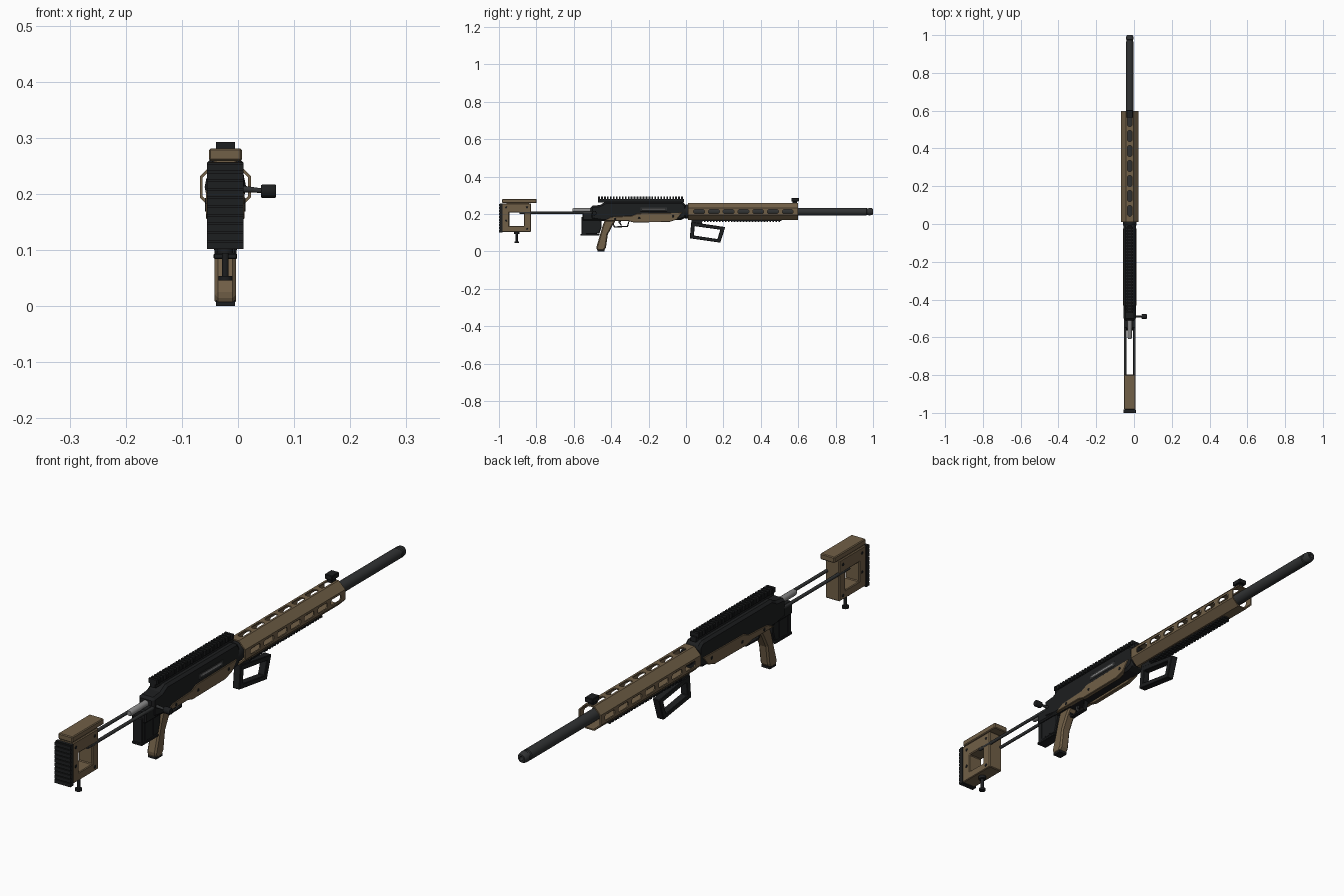
import bpy, bmesh
from math import pi, cos, sin
from mathutils import Vector, Matrix

if "Cube" in bpy.data.objects:
    bpy.data.objects.remove(bpy.data.objects["Cube"])

C = -0.0225      # gun centre line in x
BZ = 0.2125      # bore height


def material(name, rgb):
    m = bpy.data.materials.new(name)
    m.diffuse_color = (*rgb, 1)
    m.use_nodes = True
    m.node_tree.nodes["Principled BSDF"].inputs["Base Color"].default_value = m.diffuse_color
    return m


TAN = material("tan", (0.165, 0.115, 0.063))
BLACK = material("black", (0.012, 0.013, 0.014))
DARK = material("dark_metal", (0.03, 0.032, 0.033))
STEEL = material("steel", (0.25, 0.25, 0.25))


def finish(name, bm, mat, bevel=0, smooth=False):
    bmesh.ops.recalc_face_normals(bm, faces=bm.faces)
    me = bpy.data.meshes.new(name)
    bm.to_mesh(me)
    bm.free()
    ob = bpy.data.objects.new(name, me)
    bpy.context.collection.objects.link(ob)
    me.materials.append(mat)
    if bevel:
        b = ob.modifiers.new("bevel", 'BEVEL')
        b.width, b.segments, b.limit_method = bevel, 1, 'ANGLE'
    if smooth:
        bpy.ops.object.select_all(action='DESELECT')
        ob.select_set(True)
        bpy.context.view_layer.objects.active = ob
        bpy.ops.object.shade_smooth_by_angle(angle=0.6)
    return ob


def boxes(name, items, mat, bevel=0):
    """items: (x0, x1, y0, y1, z0, z1), x relative to the centre line"""
    bm = bmesh.new()
    for x0, x1, y0, y1, z0, z1 in items:
        m = Matrix.Translation((C + (x0 + x1) / 2, (y0 + y1) / 2, (z0 + z1) / 2))
        bmesh.ops.create_cube(bm, size=1, matrix=m @ Matrix.Diagonal((x1 - x0, y1 - y0, z1 - z0, 1)))
    return finish(name, bm, mat, bevel)


def prism(name, pts, x0, x1, mat, bevel=0, hole=None):
    """side profile (y, z) extruded in x, with an optional hole of equal point count"""
    bm = bmesh.new()
    n = len(pts)
    loops = [[bm.verts.new((C + x, y, z)) for y, z in p]
             for p in ([pts, hole] if hole else [pts]) for x in (x0, x1)]

    def strip(a, b):
        for i in range(n):
            j = (i + 1) % n
            bm.faces.new((a[i], a[j], b[j], b[i]))
    strip(loops[0], loops[1])
    if hole:
        strip(loops[2], loops[3])
        strip(loops[0], loops[2])
        strip(loops[1], loops[3])
    else:
        bm.faces.new(loops[0])
        bm.faces.new(loops[1])
    return finish(name, bm, mat, bevel)


def lathe(name, prof, origin, axis, mat, n=20):
    """(distance, radius) pairs along an axis from origin"""
    bm = bmesh.new()
    q = Vector(axis).to_track_quat('Z', 'Y')
    rings = [[bm.verts.new(Vector(origin) + q @ Vector((r * cos(2 * pi * i / n), r * sin(2 * pi * i / n), d)))
              for i in range(n)] for d, r in prof]
    for a, b in zip(rings, rings[1:]):
        for i in range(n):
            bm.faces.new((a[i], a[(i + 1) % n], b[(i + 1) % n], b[i]))
    bm.faces.new(rings[0])
    bm.faces.new(rings[-1])
    return finish(name, bm, mat, smooth=True)


def rail(name, y0, y1, zb, zt, pitch=0.0155):
    """toothed T-section rail from base height zb to tooth height zt"""
    s = zt - zb
    items = [(-0.011, 0.011, y0, y1, zb, zb + s * 0.6)]
    count = int((y1 - y0) / pitch)
    for i in range(count):
        y = y0 + (y1 - y0) * i / count
        a, b = sorted((zb + s * 0.45, zt))
        items.append((-0.017, 0.017, y, y + pitch * 0.6, a, b))
    items[0] = items[0][:4] + tuple(sorted(items[0][4:]))
    return boxes(name, items, BLACK)


# Barrel with crowned muzzle
lathe("barrel", [(0, 0.024), (0.03, 0.024), (0.035, 0.0205), (0.965, 0.0205), (0.967, 0.0175), (0.975, 0.0175),
                 (0.977, 0.0205), (0.993, 0.0185), (1.0, 0.014), (1.0, 0.008), (0.95, 0.008)],
      (C, 0, BZ), (0, 1, 0), DARK, 24)
lathe("barrel_nut", [(0, 0.032), (0.01, 0.037), (0.03, 0.037)], (C, -0.012, BZ), (0, 1, 0), BLACK, 16)

# Octagonal hollow handguard
bm = bmesh.new()
k = cos(pi / 8)
rings = []
for r, y in ((0.0455, 0.01), (0.0455, 0.598), (0.0405, 0.598), (0.0405, 0.01)):
    rings.append([bm.verts.new((C + r / k * cos(pi / 8 + i * pi / 4), y, BZ + r / k * sin(pi / 8 + i * pi / 4)))
                  for i in range(8)])
for a, b in zip(rings, rings[1:] + rings[:1]):
    for i in range(8):
        bm.faces.new((a[i], a[(i + 1) % 8], b[(i + 1) % 8], b[i]))
guard = finish("handguard", bm, TAN)

# Slot cutters along both sides and the top
bm = bmesh.new()
for s in range(7):
    yc = 0.06 + 0.079 * s + 0.01
    outline = [(dy, dw) for dy, dw in ((-0.029, -0.005), (-0.023, -0.011), (0.023, -0.011), (0.029, -0.005),
                                      (0.029, 0.005), (0.023, 0.011), (-0.023, 0.011), (-0.029, 0.005))]
    for ang in (0, pi / 2, pi):
        rot = Matrix.Rotation(-ang, 3, 'Y')
        ends = [[bm.verts.new(Vector((C, yc, BZ)) + rot @ Vector((x, dy, dw))) for dy, dw in outline]
                for x in (0.034, 0.06)]
        bm.faces.new(ends[0])
        bm.faces.new(ends[1])
        for i in range(8):
            j = (i + 1) % 8
            bm.faces.new((ends[0][i], ends[0][j], ends[1][j], ends[1][i]))
cutter = finish("slot_cutter", bm, TAN)
cutter.hide_render = True
cutter.hide_viewport = True
mod = guard.modifiers.new("slots", 'BOOLEAN')
mod.operation, mod.object, mod.solver = 'DIFFERENCE', cutter, 'EXACT'

# Rails and front sight
rail("top_rail", -0.47, -0.01, 0.262, 0.293)
rail("bottom_rail", 0.08, 0.51, 0.17, 0.156)
boxes("front_sight", [(-0.011, 0.011, 0.57, 0.594, 0.255, 0.272), (-0.016, 0.016, 0.563, 0.604, 0.268, 0.286)],
      BLACK, 0.002)

# Angled loop foregrip
prism("foregrip_loop", [(0.028, 0.157), (0.21, 0.13), (0.183, 0.047), (0.02, 0.07)], -0.014, 0.014, BLACK, 0.002,
      hole=[(0.047, 0.135), (0.183, 0.116), (0.168, 0.066), (0.042, 0.085)])
boxes("foregrip_mount", [(-0.012, 0.012, 0.03, 0.085, 0.146, 0.169)], BLACK)

# Receiver
prism("receiver", [(-0.51, 0.243), (-0.46, 0.248), (-0.43, 0.265), (-0.02, 0.265), (0, 0.247), (0, 0.18),
                   (-0.03, 0.167), (-0.45, 0.162), (-0.51, 0.172)], -0.032, 0.032, BLACK, 0.009)
boxes("ejection_port", [(0.028, 0.0328, -0.245, -0.1, 0.213, 0.236)], DARK, 0.002)
boxes("port_bolt", [(0.028, 0.0338, -0.235, -0.11, 0.219, 0.23)], STEEL, 0.002)

# Chassis side panels and screws
panel = [(-0.44, 0.163), (-0.4, 0.184), (-0.29, 0.19), (-0.26, 0.203), (-0.02, 0.207), (-0.05, 0.17),
         (-0.09, 0.157), (-0.28, 0.155), (-0.31, 0.163)]
for side, s in (("left", -1), ("right", 1)):
    prism(side + "_chassis_panel", panel, s * 0.018, s * 0.0345, TAN, 0.002)
    for i, (y, z) in enumerate(((-0.38, 0.174), (-0.25, 0.178), (-0.07, 0.188))):
        lathe(f"{side}_screw_{i}", [(0, 0.006), (0.002, 0.005)], (C + s * 0.034, y, z), (s, 0, 0), BLACK, 10)

# Grip, trigger and guard
prism("grip", [(-0.435, 0.166), (-0.375, 0.166), (-0.395, 0.135), (-0.418, 0.09), (-0.428, 0.02), (-0.44, 0.004),
               (-0.472, 0.003), (-0.48, 0.02), (-0.462, 0.08), (-0.448, 0.13)], -0.019, 0.019, TAN, 0.006)
prism("grip_cap", [(-0.437, 0.01), (-0.437, 0), (-0.473, 0), (-0.473, 0.01)], -0.017, 0.017, BLACK)
prism("trigger_guard", [(-0.4, 0.17), (-0.3, 0.17), (-0.31, 0.13), (-0.385, 0.128)], -0.008, 0.008, BLACK,
      hole=[(-0.393, 0.164), (-0.307, 0.164), (-0.316, 0.136), (-0.38, 0.134)])
prism("trigger", [(-0.36, 0.168), (-0.345, 0.168), (-0.35, 0.153), (-0.342, 0.139), (-0.348, 0.138), (-0.36, 0.152)],
      -0.004, 0.004, DARK)

# Magazine behind the grip
prism("magazine", [(-0.56, 0.185), (-0.45, 0.185), (-0.452, 0.13), (-0.463, 0.095), (-0.56, 0.09)],
      -0.0195, 0.0195, BLACK, 0.003)
boxes("magazine_base", [(-0.021, 0.021, -0.563, -0.463, 0.084, 0.094)], BLACK, 0.002)
boxes("magazine_well", [(-0.029, 0.029, -0.553, -0.44, 0.165, 0.214)], BLACK, 0.005)
boxes("magazine_ribs", [(-0.0205, 0.0205, y, y + 0.008, 0.1, 0.165) for y in (-0.545, -0.52, -0.495)], BLACK)

# Bolt and handle
lathe("bolt", [(0, 0.012), (0.1, 0.012), (0.108, 0.009)], (C, -0.5, 0.219), (0, -1, 0), STEEL, 16)
lathe("bolt_handle", [(0, 0.007), (0.05, 0.004), (0.064, 0.004)], (C + 0.015, -0.49, 0.21), (1, 0, -0.08), DARK, 12)
lathe("bolt_knob", [(0, 0.011), (0.003, 0.0125), (0.024, 0.0125), (0.027, 0.011)],
      (0.041, -0.49, 0.205), (1, 0, 0), BLACK, 14)

# Stock rods
for side, s in (("left", -1), ("right", 1)):
    lathe(side + "_stock_rod", [(0, 0.0062), (0.41, 0.0062)], (C + s * 0.0245, -0.48, 0.206), (0, -1, 0), DARK, 12)

# Skeleton stock, cheek rest, ribbed butt pad
prism("stock_frame", [(-0.985, 0.257), (-0.828, 0.257), (-0.828, 0.105), (-0.985, 0.105)], -0.029, 0.029, TAN, 0.003,
      hole=[(-0.945, 0.207), (-0.865, 0.207), (-0.865, 0.135), (-0.945, 0.135)])
boxes("cheek_rest", [(-0.0295, 0.0295, -0.983, -0.798, 0.259, 0.281), (-0.02, 0.02, -0.96, -0.84, 0.25, 0.265)],
      TAN, 0.003)
boxes("butt_pad", [(-0.0325, 0.0325, -0.994, -0.981, 0.102, 0.256)] +
      [(-0.0325, 0.0325, -1.0, -0.99, 0.102 + i * 0.0154, 0.1145 + i * 0.0154) for i in range(10)], BLACK)
for s in (-1, 1):
    for i, (y, z) in enumerate(((-0.962, 0.235), (-0.85, 0.235), (-0.85, 0.12), (-0.962, 0.165))):
        lathe(f"stock_screw_{i}", [(0, 0.006), (0.002, 0.005)], (C + s * 0.0285, y, z), (s, 0, 0), BLACK, 10)

# Rear monopod
lathe("monopod", [(0, 0.014), (0.012, 0.014), (0.012, 0.006), (0.052, 0.006), (0.052, 0.0125), (0.06, 0.0125)],
      (C, -0.905, 0.106), (0, 0, -1), BLACK, 14)
